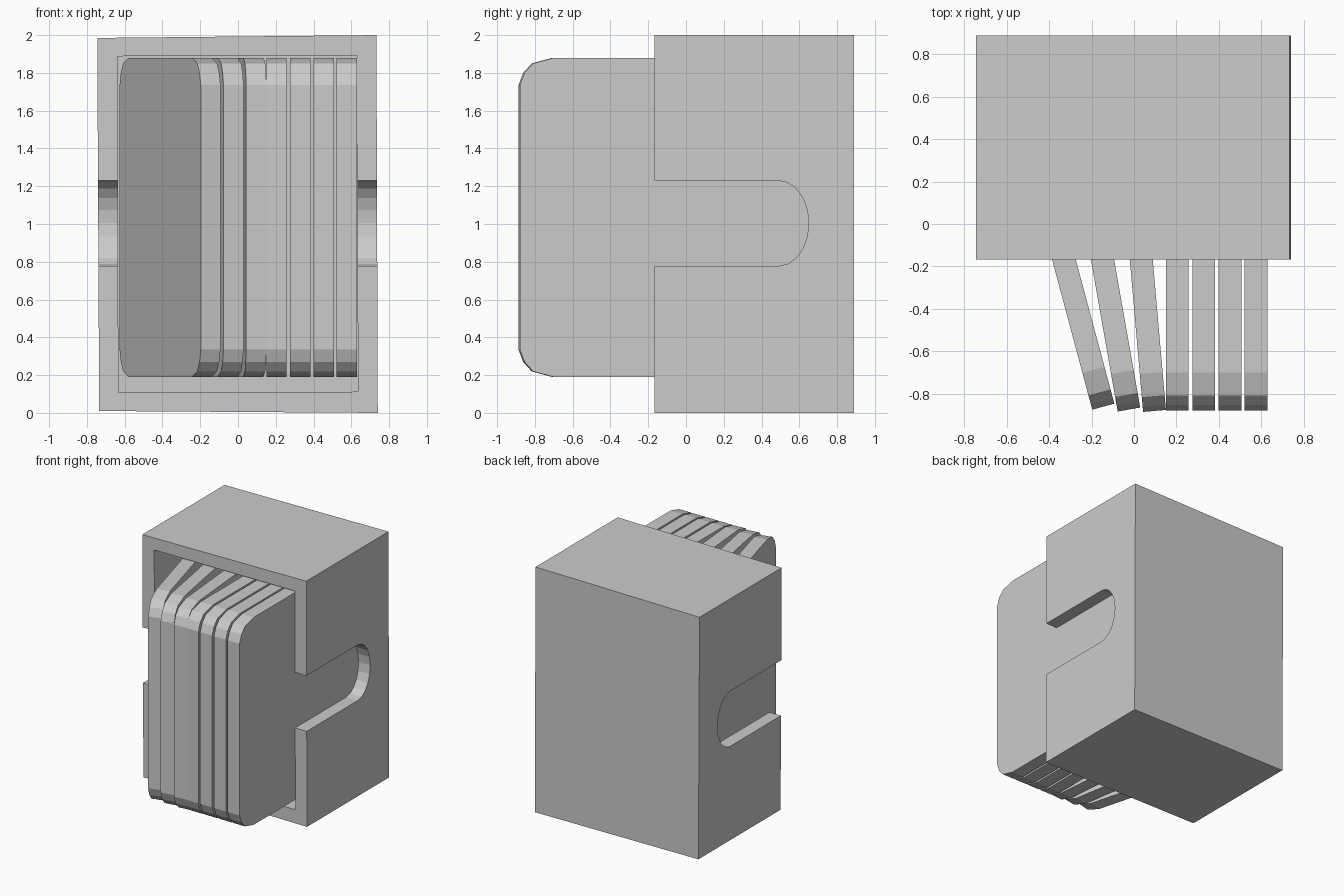
import bpy, bmesh
from math import sin, cos, pi, radians

if "Cube" in bpy.data.objects:
    bpy.data.objects.remove(bpy.data.objects["Cube"])


def prism(name, profile, axis, a, b):
    """Extrude a closed 2D profile along x (profile is y,z) or y (profile is x,z)."""
    def point(p, d):
        return (d, p[0], p[1]) if axis == 'x' else (p[0], d, p[1])
    bm = bmesh.new()
    lo = [bm.verts.new(point(p, a)) for p in profile]
    hi = [bm.verts.new(point(p, b)) for p in profile]
    bm.faces.new(lo)
    bm.faces.new(hi)
    n = len(profile)
    for i in range(n):
        j = (i + 1) % n
        bm.faces.new((lo[i], lo[j], hi[j], hi[i]))
    bmesh.ops.recalc_face_normals(bm, faces=bm.faces)
    me = bpy.data.meshes.new(name)
    bm.to_mesh(me)
    bm.free()
    ob = bpy.data.objects.new(name, me)
    bpy.context.collection.objects.link(ob)
    return ob


def cut(target, cutter):
    """Subtract the cutter from the target and delete it."""
    cutter.hide_render = True
    mod = target.modifiers.new("cut", 'BOOLEAN')
    mod.operation = 'DIFFERENCE'
    mod.solver = 'EXACT'
    mod.object = cutter
    bpy.context.view_layer.objects.active = target
    bpy.ops.object.modifier_apply(modifier=mod.name)
    bpy.data.objects.remove(cutter)


# Slipcase: slightly skewed box, hollow and open at the front
FRONT, BACK = -0.168, 0.89
case = prism("slipcase", [(-0.735, 0.01), (0.74, 0), (0.733, 2.0), (-0.745, 1.985)],
             'y', FRONT, BACK)
cut(case, prism("cavity_cutter",
                [(-0.633, 0.108), (0.635, 0.112), (0.63, 1.892), (-0.638, 1.888)],
                'y', FRONT - 0.1, 0.785))

# Rounded thumb notch through both side walls
arc = [(0.49 + 0.16 * cos(t), 1.004 + 0.226 * sin(t))
       for t in [-pi / 2 + pi * i / 10 for i in range(11)]]
cut(case, prism("notch_cutter", [(-0.3, 0.778)] + arc + [(-0.3, 1.23)], 'x', -1, 1))

# Slabs: rounded plates, the left three leaning outward at the back
LENGTH, THICK, Z0, Z1 = 1.66, 0.108, 0.19, 1.88
corner = [(0, 0.145), (0.025, 0.08), (0.07, 0.03), (0.18, 0)]
front_low = [(y, Z0 + z) for y, z in corner]
back_low = [(LENGTH - y, z) for y, z in reversed(front_low)]
low = front_low + back_low
outline = low + [(y, Z0 + Z1 - z) for y, z in reversed(low)]

# front-left corner x, y and lean in degrees
placements = [(-0.197, -0.876, 15), (-0.077, -0.885, 10), (0.043, -0.887, 5),
              (0.15, -0.88, 0), (0.275, -0.88, 0), (0.399, -0.88, 0), (0.522, -0.88, 0)]
for i, (x, y, lean) in enumerate(placements):
    slab = prism(f"slab_{i + 1}", outline, 'x', 0, THICK)
    slab.location = (x, y, 0)
    slab.rotation_euler.z = radians(lean)
